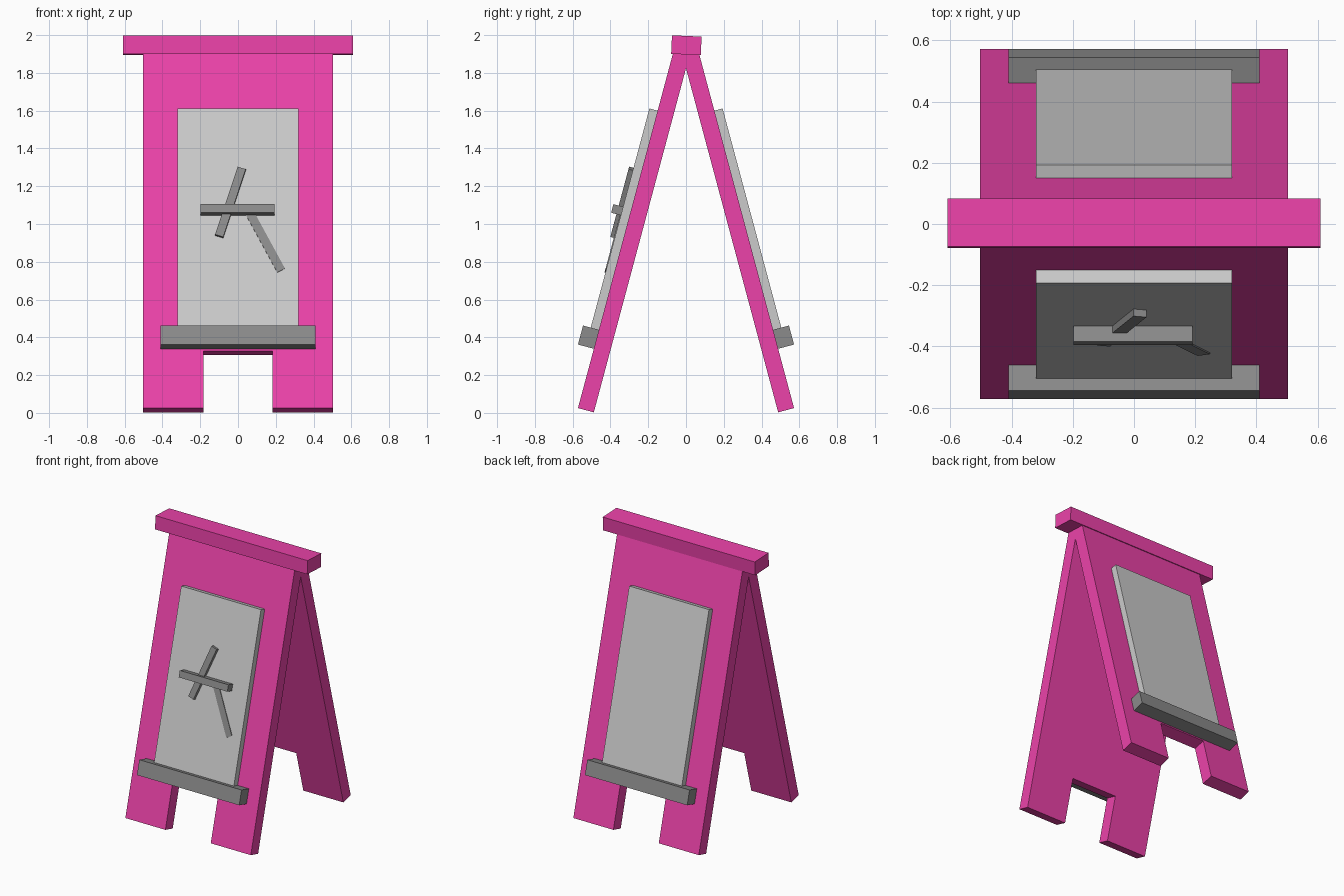
import bpy, bmesh
from math import radians
from mathutils import Matrix, Vector

if "Cube" in bpy.data.objects:
    bpy.data.objects.remove(bpy.data.objects["Cube"])

def material(name, color):
    m = bpy.data.materials.new(name)
    m.diffuse_color = (*color, 1)
    m.use_nodes = True
    m.node_tree.nodes["Principled BSDF"].inputs["Base Color"].default_value = m.diffuse_color
    return m

PINK = material("pink_paint", (0.84, 0.055, 0.40))
LIGHT = material("light_board", (0.75, 0.75, 0.75))
DARK = material("dark_wood", (0.26, 0.26, 0.26))

# Leaning frame: local x across, -y outward from the inner face, z up the slope
LEAN = Matrix.Translation((0, -0.488, 0.003)) @ Matrix.Rotation(radians(-15), 4, 'X')
SIDES = {"front": LEAN, "back": Matrix.Rotation(radians(180), 4, 'Z') @ LEAN}

def finish(name, bm, mat, matrix):
    bmesh.ops.recalc_face_normals(bm, faces=bm.faces)
    me = bpy.data.meshes.new(name)
    bm.to_mesh(me)
    bm.free()
    me.materials.append(mat)
    ob = bpy.data.objects.new(name, me)
    ob.matrix_world = matrix
    bpy.context.collection.objects.link(ob)
    return ob

def box(name, size, center, mat, matrix=Matrix(), turn=0):
    bm = bmesh.new()
    bmesh.ops.create_cube(bm, size=1)
    bm.transform(Matrix.Translation(center) @ Matrix.Rotation(radians(turn), 4, 'Y')
                 @ Matrix.Diagonal((*size, 1)))
    return finish(name, bm, mat, matrix)

def plate(name, outline, depth, mat, matrix):
    bm = bmesh.new()
    face = bm.faces.new([bm.verts.new((x, 0, z)) for x, z in outline])
    ext = bmesh.ops.extrude_face_region(bm, geom=[face])
    for v in ext["geom"]:
        if isinstance(v, bmesh.types.BMVert):
            v.co += Vector((0, -depth, 0))
    return finish(name, bm, mat, matrix)

# Two leaning panels with notched feet, each with a board and ledge
half = [(0.182, 0), (0.503, 0), (0.503, 1.975)]
notch = [(-0.182, 0.313), (0.182, 0.313)]
outline = notch + half + [(-x, z) for x, z in reversed(half)]
for side, mw in SIDES.items():
    plate(side + "_panel", outline, 0.087, PINK, mw)
    box(side + "_board", (0.64, 0.051, 1.22), (0, -0.1065, 1.02), LIGHT, mw)
    box(side + "_ledge", (0.82, 0.09, 0.104), (0, -0.129, 0.377), DARK, mw)

# Cap beam, slightly tipped
box("top_cap", (1.22, 0.157, 0.098), (0, 0, 0), PINK,
    Matrix.Translation((0, 0.002, 1.9465)) @ Matrix.Rotation(radians(-2.5), 4, 'X'))

# Loose sticks on the front board
F = SIDES["front"]
box("cross_stick", (0.39, 0.06, 0.047), (-0.003, -0.155, 1.068), DARK, F)
box("tall_stick", (0.045, 0.04, 0.39), (-0.04, -0.136, 1.112), DARK, F, 17.8)
box("low_stick", (0.046, 0.038, 0.372), (0.1415, -0.118, 0.906), DARK, F, -27.8)
